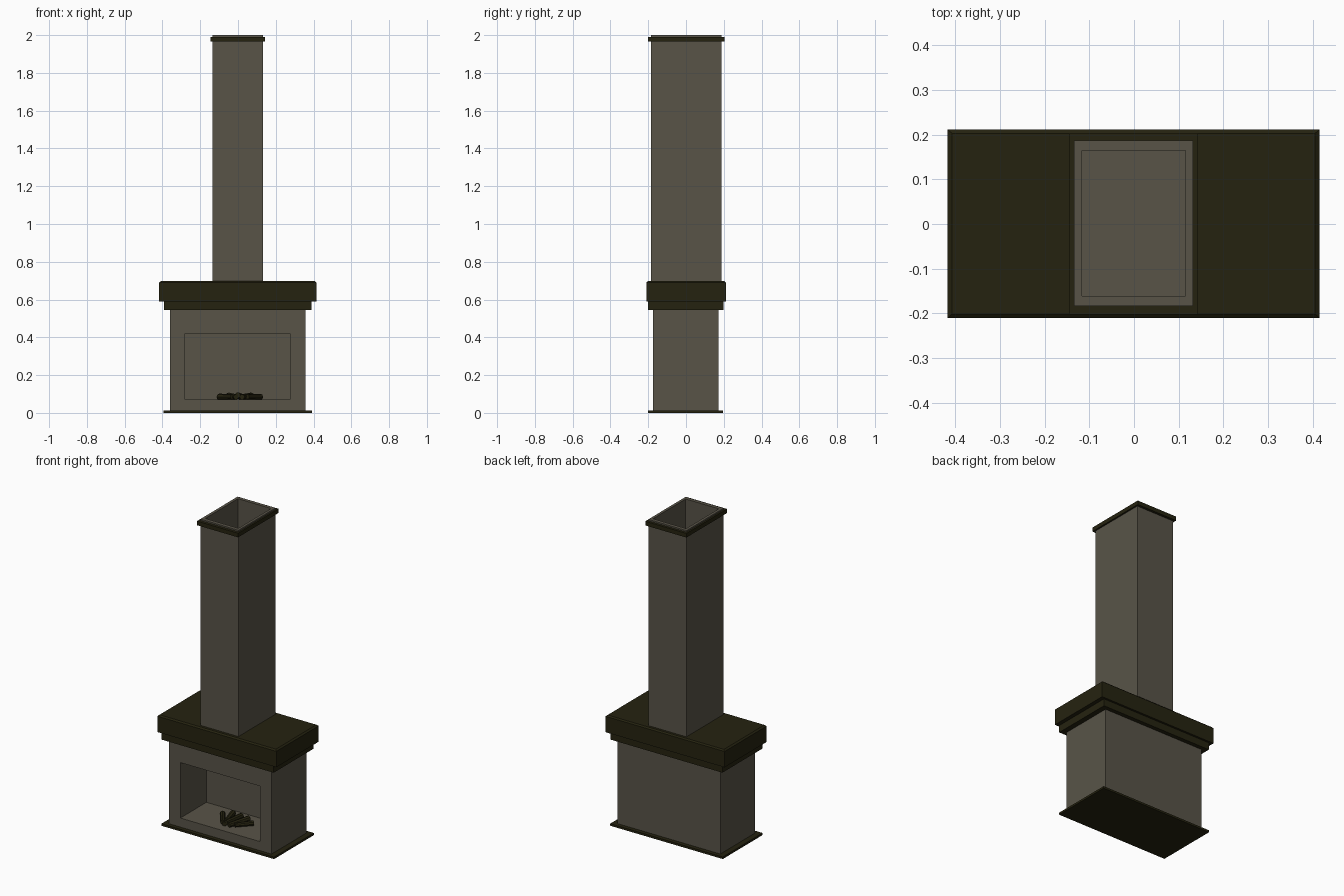
import bpy
import bmesh
import math
from mathutils import Matrix

default = bpy.data.objects.get("Cube")
if default:
    bpy.data.objects.remove(default)


def material(name, colour):
    mat = bpy.data.materials.new(name)
    mat.use_nodes = True
    mat.diffuse_color = (*colour, 1)
    mat.node_tree.nodes["Principled BSDF"].inputs["Base Color"].default_value = (*colour, 1)
    return mat


stone = material("warm grey stone", (0.099, 0.088, 0.064))
dark = material("dark olive", (0.0185, 0.0165, 0.005))


def finish(name, bm, mat):
    bmesh.ops.recalc_face_normals(bm, faces=bm.faces)
    mesh = bpy.data.meshes.new(name)
    bm.to_mesh(mesh)
    bm.free()
    mesh.materials.append(mat)
    obj = bpy.data.objects.new(name, mesh)
    bpy.context.collection.objects.link(obj)
    return obj


def stack(name, mat, loops, axis="z", ring=False):
    """Join rectangles (a0, a1, b0, b1, height) in order; cap the ends or close into a ring."""
    bm = bmesh.new()
    rows = []
    for a0, a1, b0, b1, h in loops:
        corners = [(a0, b0), (a1, b0), (a1, b1), (a0, b1)]
        rows.append([bm.verts.new((a, b, h) if axis == "z" else (a, h, b)) for a, b in corners])
    pairs = list(zip(rows, rows[1:]))
    if ring:
        pairs.append((rows[-1], rows[0]))
    else:
        bm.faces.new(rows[0])
        bm.faces.new(rows[-1])
    for low, high in pairs:
        for i in range(4):
            j = (i + 1) % 4
            bm.faces.new((low[i], low[j], high[j], high[i]))
    return finish(name, bm, mat)


# Hearth slab
base = (-0.395, 0.392, -0.2, 0.197)
stack("hearth_slab", dark, [(*base, 0), (*base, 0.013)])

# Firebox body with a recessed opening in the front
body = (-0.36, 0.357, 0.013, 0.55)
opening = (-0.28, 0.276, 0.07, 0.42)
stack("firebox", stone, [(*body, 0.172), (*body, -0.175),
                         (*opening, -0.175), (*opening, 0.085)], axis="y")

# Stepped mantel with a small chamfer on the top edge
lower = (-0.393, 0.39, -0.201, 0.198)
upper = (-0.417, 0.415, -0.21, 0.211)
top = (-0.407, 0.405, -0.201, 0.203)
stack("mantel", dark, [(*lower, 0.545), (*lower, 0.59), (*upper, 0.59),
                       (*upper, 0.69), (*top, 0.698)])

# Hollow chimney
shaft = (-0.134, 0.132, -0.184, 0.187)
flue = (-0.116, 0.115, -0.161, 0.165)
stack("chimney", stone, [(*shaft, 0.69), (*shaft, 2.0), (*flue, 2.0), (*flue, 0.72)])

# Collar around the chimney top
collar = (-0.145, 0.142, -0.202, 0.203)
stack("chimney_collar", dark, [(*collar, 1.965), (*collar, 1.991),
                               (*shaft, 1.991), (*shaft, 1.965)], ring=True)

# Fanned pile of logs: x, y, z, radius, length, turn, tilt
logs = [
    (-0.065, -0.06, 0.085, 0.017, 0.12, 35, 0),
    (-0.03, -0.05, 0.087, 0.018, 0.15, 15, 2),
    (0.005, -0.05, 0.091, 0.018, 0.14, -5, -3),
    (0.045, -0.055, 0.087, 0.018, 0.14, -20, 2),
    (0.085, -0.06, 0.085, 0.016, 0.11, -40, 0),
]
for i, (x, y, z, radius, length, turn, tilt) in enumerate(logs):
    bm = bmesh.new()
    place = (Matrix.Translation((x, y, z))
             @ Matrix.Rotation(math.radians(turn), 4, "Z")
             @ Matrix.Rotation(math.radians(90 + tilt), 4, "X"))
    bmesh.ops.create_cone(bm, cap_ends=True, segments=8, radius1=radius,
                          radius2=radius * 0.8, depth=length, matrix=place)
    finish(f"log_{i + 1}", bm, dark)
